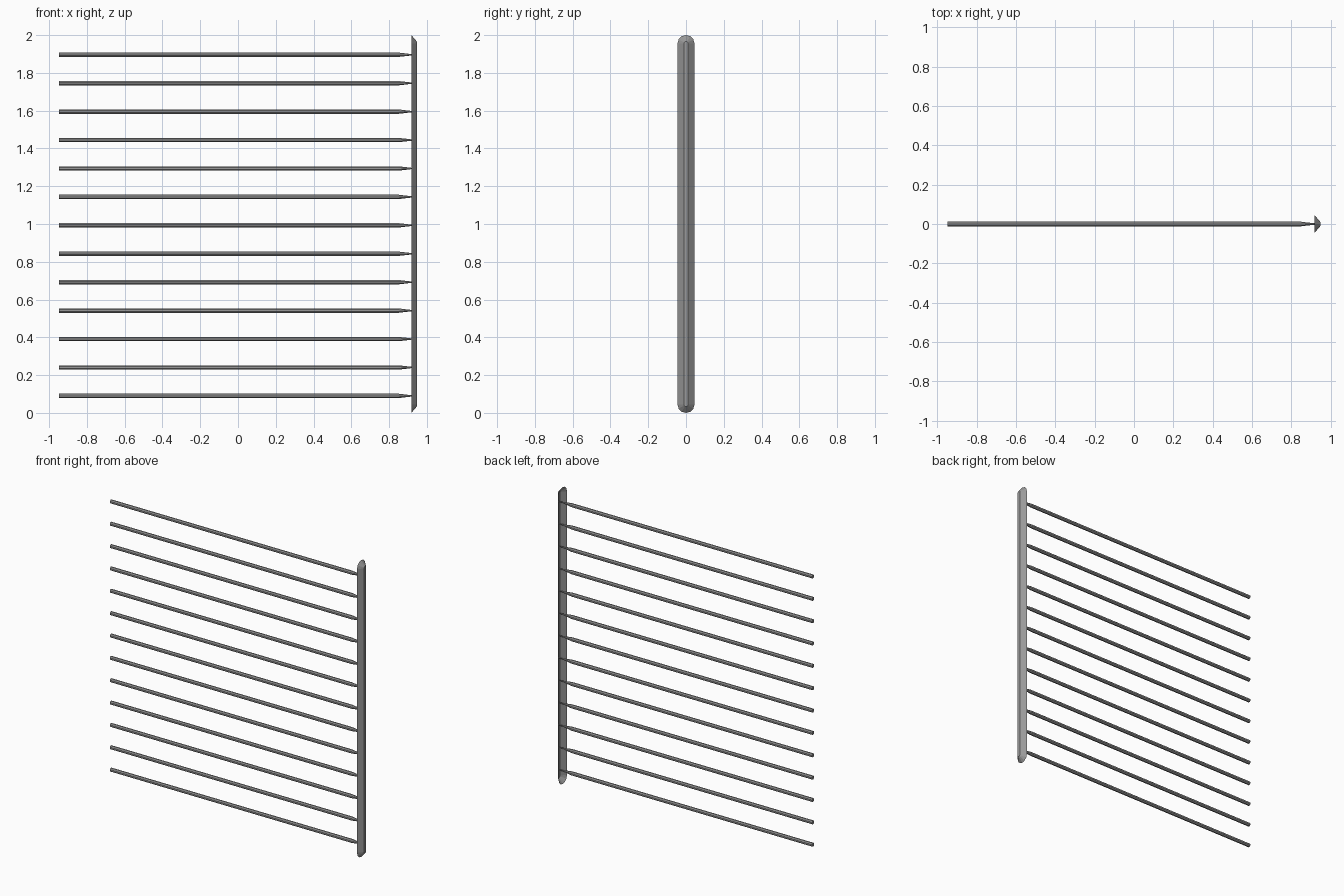
import bpy, bmesh
from math import cos, sin, pi

old = bpy.data.objects.get("Cube")
if old:
    bpy.data.objects.remove(old, do_unlink=True)

grey = bpy.data.materials.new("steel grey")
grey.use_nodes = True
colour = (0.32, 0.32, 0.32, 1)
grey.diffuse_color = colour
grey.node_tree.nodes["Principled BSDF"].inputs["Base Color"].default_value = colour

X_END = 0.947      # outer face of the rail and, mirrored, the free rod ends
RAIL_BACK = 0.918


def make_object(name, bm):
    mesh = bpy.data.meshes.new(name)
    bm.normal_update()
    bm.to_mesh(mesh)
    bm.free()
    mesh.materials.append(grey)
    obj = bpy.data.objects.new(name, mesh)
    bpy.context.collection.objects.link(obj)
    return obj


def bridge(bm, a, b):
    n = len(a)
    for i in range(n):
        j = (i + 1) % n
        bm.faces.new((a[i], a[j], b[j], b[i]))


def capsule_ring(bm, x, radius, steps=6):
    """Upright rounded-end outline at the given x."""
    end = 0.045
    ring = []
    for centre, start in ((2 - end, 0), (end, pi)):
        for i in range(steps + 1):
            a = start + pi * i / steps
            ring.append(bm.verts.new((x, radius * cos(a), centre + radius * sin(a))))
    return ring


def rod_ring(bm, x, radius, sides=8):
    return [bm.verts.new((x, radius * cos(2 * pi * (i + 0.5) / sides),
                          radius * sin(2 * pi * (i + 0.5) / sides)))
            for i in range(sides)]


# Rail: bevelled shell, open towards the rods
bm = bmesh.new()
rim = capsule_ring(bm, RAIL_BACK, 0.045)
ridge = capsule_ring(bm, X_END, 0.011)
bridge(bm, rim, ridge)
bm.faces.new(ridge)
make_object("rail", bm)

# Rods: straight bars whose tips taper into the rail
bm = bmesh.new()
rings = [rod_ring(bm, x, r) for x, r in
         ((-X_END, 0.0125), (0.85, 0.0125), (RAIL_BACK, 0.004), (X_END, 0.002))]
for a, b in zip(rings, rings[1:]):
    bridge(bm, a, b)
bm.faces.new(rings[0][::-1])
bm.faces.new(rings[-1])
first = make_object("rod_1", bm)
first.location.z = 0.09
for i in range(1, 13):
    rod = bpy.data.objects.new(f"rod_{i + 1}", first.data)
    rod.location.z = 0.09 + 0.1505 * i
    bpy.context.collection.objects.link(rod)
